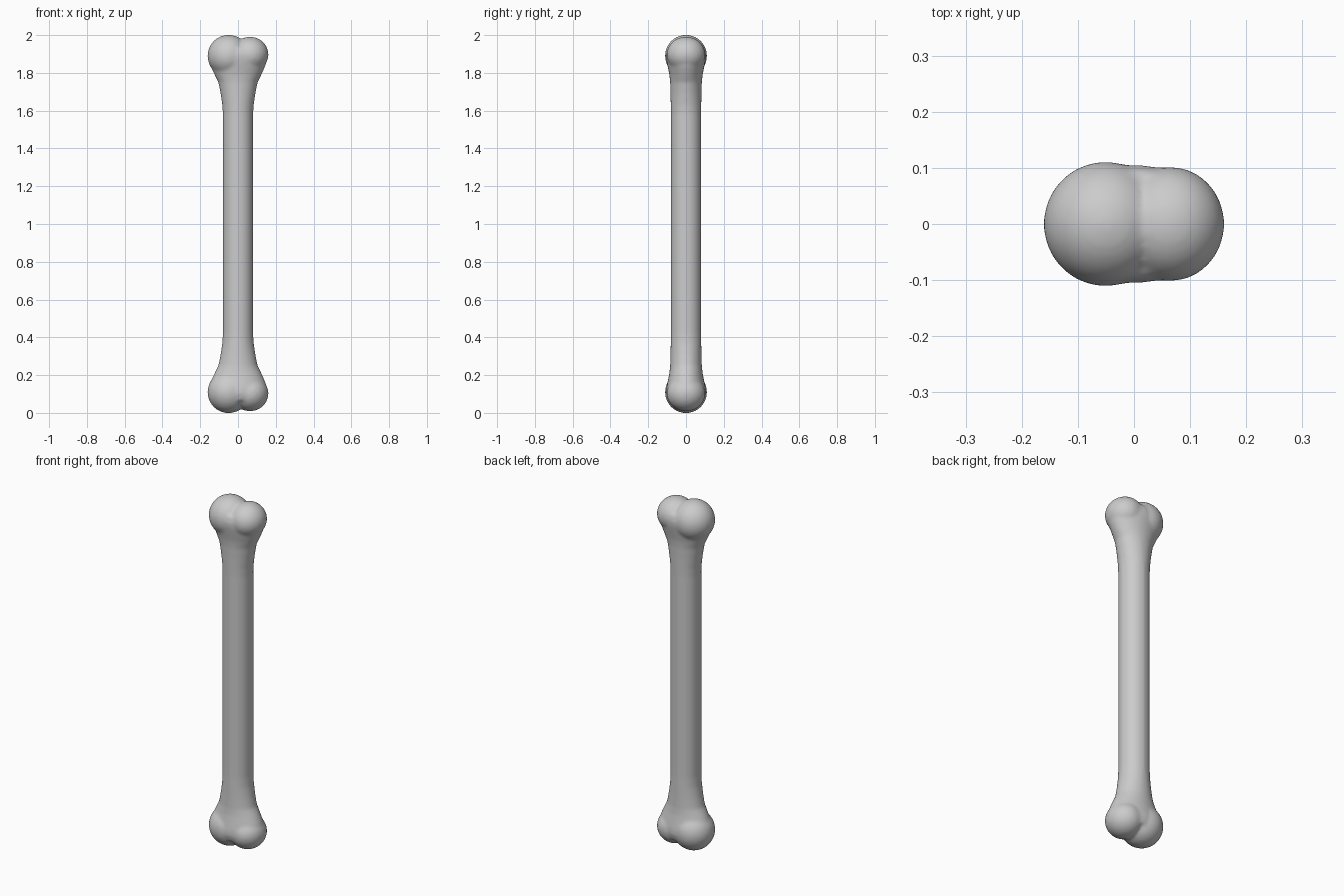
import bpy, bmesh, math
from mathutils import Matrix

if "Cube" in bpy.data.objects:
    bpy.data.objects.remove(bpy.data.objects["Cube"])

bm = bmesh.new()
SIDES = 48

# Shaft with flared necks: (height above middle, half width x, half depth y)
half = [(0.58, 0.080, 0.080), (0.63, 0.083, 0.081), (0.69, 0.092, 0.082),
        (0.75, 0.104, 0.084), (0.79, 0.124, 0.088), (0.83, 0.142, 0.096),
        (0.87, 0.153, 0.104), (0.90, 0.152, 0.105), (0.935, 0.135, 0.094)]
profile = [(1 - h, a, b) for h, a, b in reversed(half)] + [(1 + h, a, b) for h, a, b in half]
rings = []
for z, a, b in profile:
    rings.append([bm.verts.new((a * math.cos(2 * math.pi * i / SIDES),
                                b * math.sin(2 * math.pi * i / SIDES), z))
                  for i in range(SIDES)])
for lo, hi in zip(rings, rings[1:]):
    for i in range(SIDES):
        j = (i + 1) % SIDES
        bm.faces.new((lo[i], lo[j], hi[j], hi[i]))
bm.faces.new(rings[0][::-1])
bm.faces.new(rings[-1])


# Two rounded knobs at each end, the left one larger
def knob(x, z, rx, ry, rz):
    m = Matrix.Translation((x, 0, z)) @ Matrix.Diagonal((rx, ry, rz, 1))
    bmesh.ops.create_uvsphere(bm, u_segments=48, v_segments=32, radius=1, matrix=m)


for s in (-1, 1):
    knob(-0.05, 1 + s * 0.89, 0.111, 0.111, 0.111)
    knob(0.064, 1 + s * 0.897, 0.097, 0.102, 0.094)

me = bpy.data.meshes.new("bone")
bm.to_mesh(me)
bm.free()
bone = bpy.data.objects.new("bone", me)
bpy.context.collection.objects.link(bone)

# Fuse into one skin and soften the joins
rm = bone.modifiers.new("fuse", 'REMESH')
rm.mode = 'VOXEL'
rm.voxel_size = 0.008
rm.use_smooth_shade = True
sm = bone.modifiers.new("soften", 'SMOOTH')
sm.factor = 0.5
sm.iterations = 8
